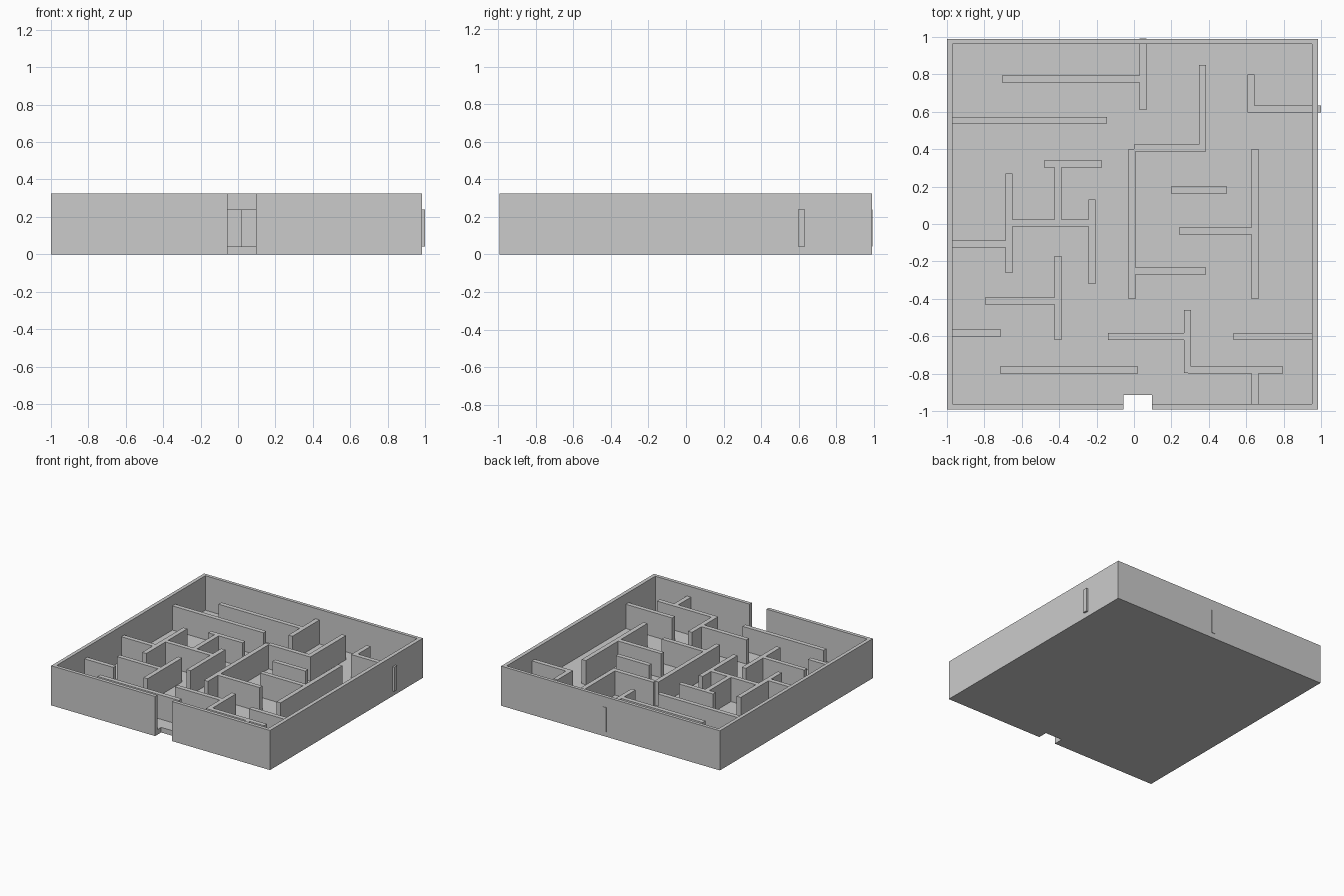
import bpy
import bmesh
from mathutils import Matrix, Vector

if "Cube" in bpy.data.objects:
    bpy.data.objects.remove(bpy.data.objects["Cube"])


def box(name, x0, x1, y0, y1, z0, z1):
    """Axis-aligned box given by its limits."""
    bm = bmesh.new()
    size = Vector((x1 - x0, y1 - y0, z1 - z0))
    centre = Vector((x0 + x1, y0 + y1, z0 + z1)) / 2
    bmesh.ops.create_cube(bm, size=1.0, matrix=Matrix.Translation(centre) @ Matrix.Diagonal(size.to_4d()))
    mesh = bpy.data.meshes.new(name)
    bm.to_mesh(mesh)
    bm.free()
    obj = bpy.data.objects.new(name, mesh)
    bpy.context.collection.objects.link(obj)
    return obj


def cut(target, cutter):
    """Subtract the cutter, bake the result and drop the cutter."""
    cutter.hide_render = True
    mod = target.modifiers.new("cut", 'BOOLEAN')
    mod.operation, mod.solver, mod.object = 'DIFFERENCE', 'EXACT', cutter
    bpy.context.view_layer.objects.active = target
    bpy.ops.object.modifier_apply(modifier=mod.name)
    bpy.data.objects.remove(cutter)


FLOOR, WALL_TOP, RIM, T = 0.042, 0.24, 0.325, 0.037

# Tray: outer block, hollowed out, with the entrance notch cut right through
tray = box("tray", -1, 0.985, -0.992, 0.989, 0, RIM)
cut(tray, box("cavity_cutter", -0.97, 0.953, -0.963, 0.962, FLOOR, 0.5))
cut(tray, box("entrance_cutter", -0.057, 0.097, -1.1, -0.914, -0.1, 0.5))

# Maze walls running along x: start x, end x, lower y
along_x = [
    (-0.707, 0.035, 0.757), (-0.98, -0.145, 0.536), (0.0, 0.385, 0.387),
    (0.61, 1.0, 0.597), (0.24, 0.635, -0.057), (0.197, 0.497, 0.163),
    (-0.482, -0.172, 0.302), (-0.66, -0.23, -0.014), (-0.98, -0.675, -0.126),
    (-0.797, -0.415, -0.431), (-0.98, -0.71, -0.602), (-0.716, 0.022, -0.799),
    (0.0, 0.385, -0.27), (-0.14, 0.275, -0.619), (0.29, 0.796, -0.799),
    (0.533, 0.96, -0.619),
]
for i, (x0, x1, y) in enumerate(along_x, 1):
    box(f"maze_wall_x_{i}", x0, x1, y, y + T, FLOOR, WALL_TOP)

# Maze walls running along y: left x, start y, end y
along_y = [
    (0.03, 0.61, 0.992), (0.348, 0.387, 0.85), (-0.03, -0.4, 0.4),
    (0.608, 0.597, 0.798), (0.629, -0.4, 0.4), (-0.424, 0.01, 0.31),
    (-0.686, -0.262, 0.27), (-0.243, -0.32, 0.13), (-0.424, -0.619, -0.17),
    (0.267, -0.797, -0.46), (0.629, -0.97, -0.78),
]
for i, (x, y0, y1) in enumerate(along_y, 1):
    box(f"maze_wall_y_{i}", x, x + T, y0, y1, FLOOR, WALL_TOP)
